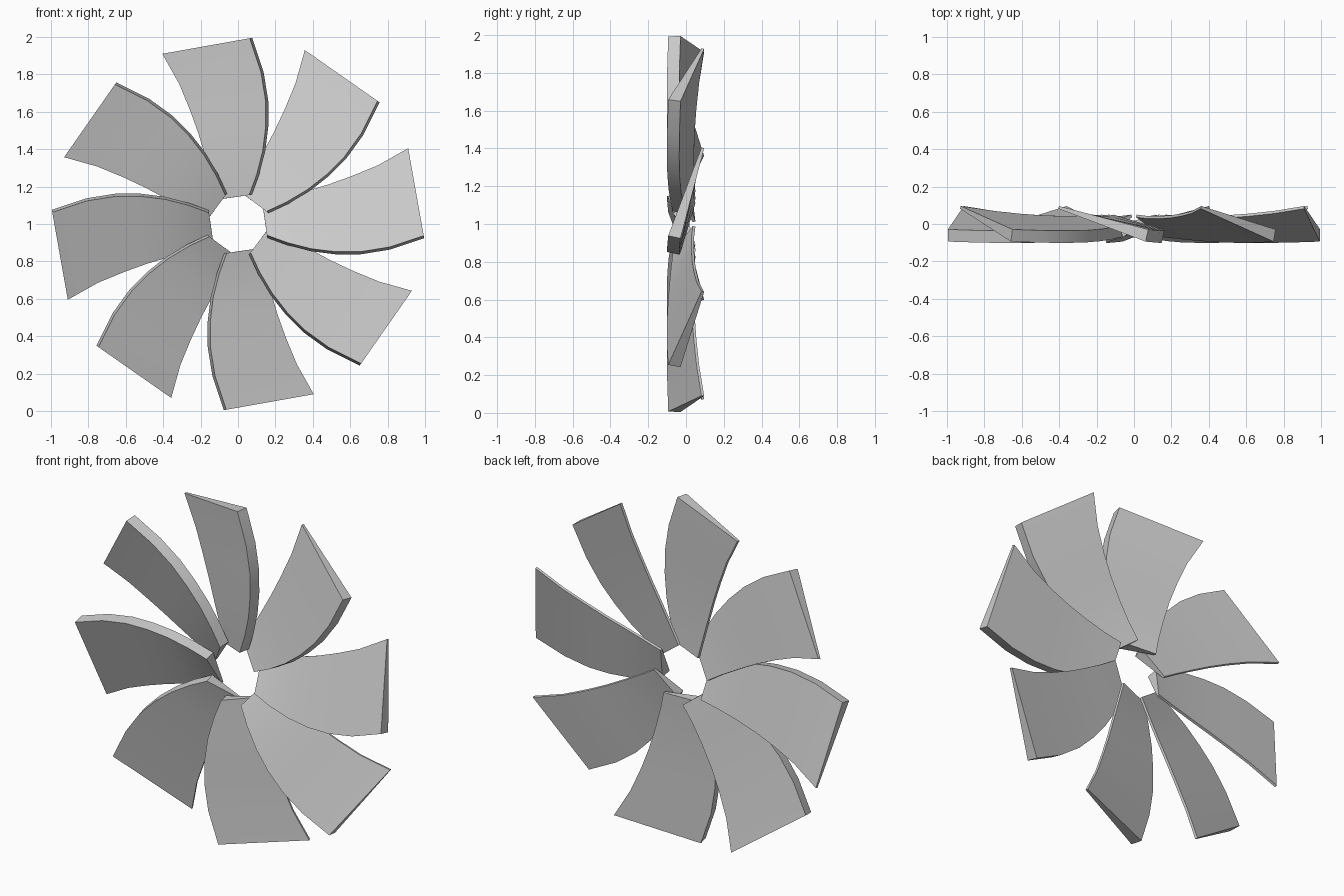
import bpy, bmesh
from math import cos, sin, pi

if "Cube" in bpy.data.objects:
    bpy.data.objects.remove(bpy.data.objects["Cube"])

BLADES = 8
# Blade stations from root to tip, for the blade pointing along +x (hub at origin).
# leading (x, z, front y), trailing (x, z, back y)
STATIONS = [
    ((0.155, -0.060, -0.070), (0.130, 0.115, 0.050)),
    ((0.265, -0.100, -0.082), (0.235, 0.140, 0.043)),
    ((0.390, -0.132, -0.092), (0.355, 0.173, 0.042)),
    ((0.520, -0.148, -0.099), (0.485, 0.212, 0.046)),
    ((0.655, -0.148, -0.101), (0.610, 0.257, 0.055)),
    ((0.810, -0.123, -0.100), (0.750, 0.315, 0.070)),
    ((0.993, -0.062, -0.094), (0.910, 0.405, 0.096)),
]
THICK = 0.065      # leading edge depth
THIN = 0.014       # trailing edge depth


def blade(index):
    a = 2 * pi * index / BLADES
    bm = bmesh.new()

    def vert(x, y, z):
        return bm.verts.new((x * cos(a) - z * sin(a), y, 1 + x * sin(a) + z * cos(a)))

    # four-sided tapered section at each station
    rings = []
    for (lx, lz, ly), (tx, tz, ty) in STATIONS:
        rings.append([
            vert(lx, ly, lz),
            vert(tx, ty - THIN, tz),
            vert(tx, ty, tz - 0.004),
            vert(lx + 0.002, ly + THICK, lz - 0.014),
        ])
    for r, s in zip(rings, rings[1:]):
        for i in range(4):
            j = (i + 1) % 4
            bm.faces.new((r[i], r[j], s[j], s[i]))
    bm.faces.new(rings[0][::-1])
    bm.faces.new(rings[-1])
    bmesh.ops.recalc_face_normals(bm, faces=bm.faces)
    mesh = bpy.data.meshes.new("fan_blade")
    bm.to_mesh(mesh)
    bm.free()
    obj = bpy.data.objects.new(f"fan_blade_{index + 1}", mesh)
    bpy.context.collection.objects.link(obj)
    # smooth along the sweep, sharp at the blade edges
    bpy.ops.object.select_all(action='DESELECT')
    obj.select_set(True)
    bpy.context.view_layer.objects.active = obj
    bpy.ops.object.shade_smooth_by_angle(angle=0.5)


for n in range(BLADES):
    blade(n)
